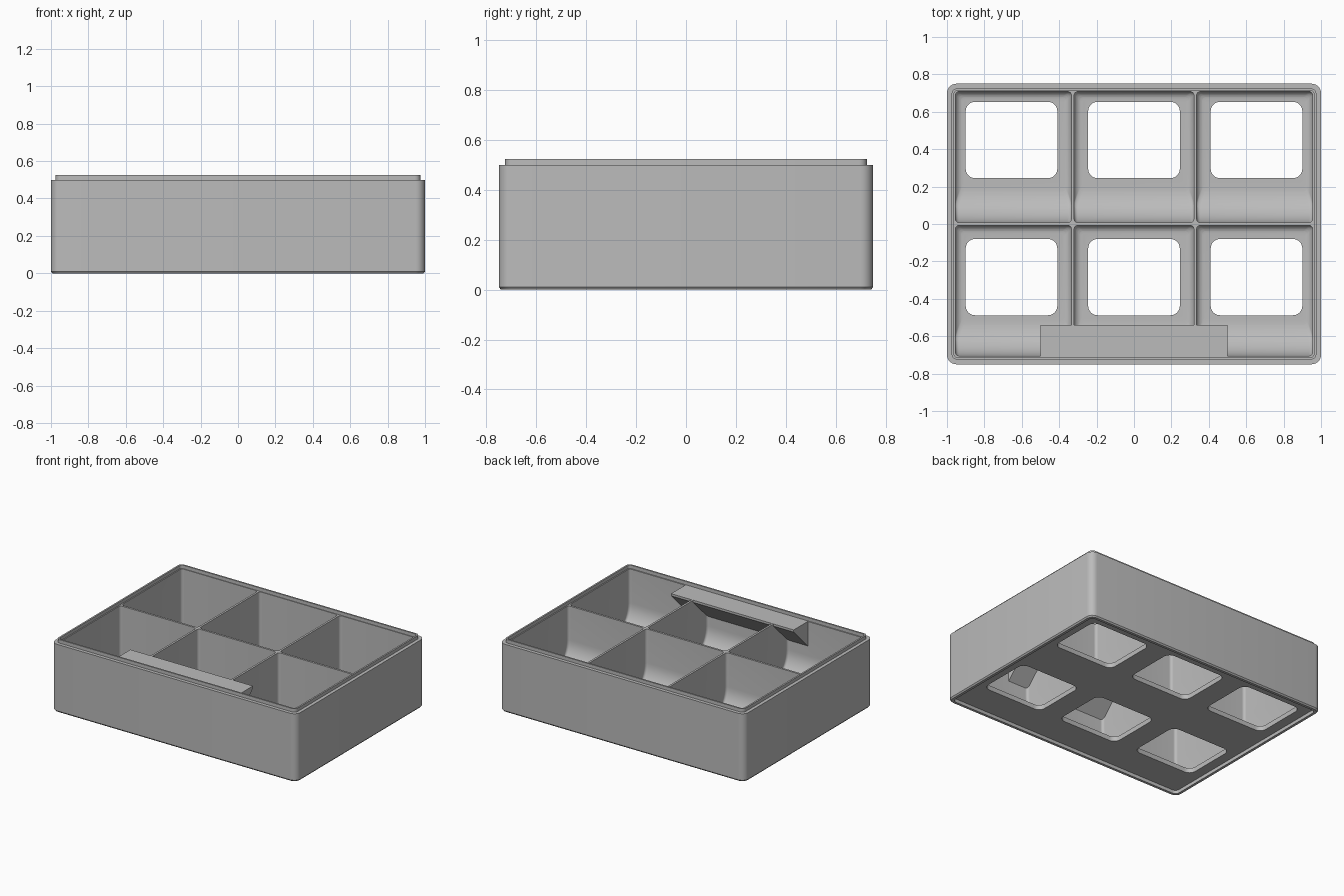
import bpy
import bmesh
from math import sin, cos, pi

cube = bpy.data.objects.get("Cube")
if cube:
    bpy.data.objects.remove(cube, do_unlink=True)

grey = bpy.data.materials.new("mid_grey")
grey.use_nodes = True
COLOUR = (0.5, 0.5, 0.5, 1)
grey.diffuse_color = COLOUR
grey.node_tree.nodes["Principled BSDF"].inputs["Base Color"].default_value = COLOUR


def make_object(name, bm):
    bmesh.ops.recalc_face_normals(bm, faces=bm.faces)
    mesh = bpy.data.meshes.new(name)
    bm.to_mesh(mesh)
    bm.free()
    mesh.materials.append(grey)
    obj = bpy.data.objects.new(name, mesh)
    bpy.context.collection.objects.link(obj)
    return obj


def rounded_rect(x0, x1, y0, y1, r, segments=6):
    centres = [(x1 - r, y1 - r), (x0 + r, y1 - r), (x0 + r, y0 + r), (x1 - r, y0 + r)]
    return [(cx + r * cos((q + i / segments) * pi / 2), cy + r * sin((q + i / segments) * pi / 2))
            for q, (cx, cy) in enumerate(centres) for i in range(segments + 1)]


def loft(name, layers):
    """Closed solid through rounded rectangles: (x0, x1, y0, y1, radius, z)."""
    bm = bmesh.new()
    rings = [[bm.verts.new((x, y, l[5])) for x, y in rounded_rect(*l[:5])] for l in layers]
    for a, b in zip(rings, rings[1:]):
        for i in range(len(a)):
            j = (i + 1) % len(a)
            bm.faces.new((a[i], a[j], b[j], b[i]))
    bm.faces.new(rings[0])
    bm.faces.new(rings[-1])
    return make_object(name, bm)


def centred(hx, hy, r, z):
    return (-hx, hx, -hy, hy, r, z)


TOP, RIM, FLOOR, RECESS = 0.5, 0.525, 0.06, 0.025
SCOOP, FILLET = 0.19, 0.04


def cavity(x0, x1, y0, y1):
    """Compartment with a scooped front and small floor fillets elsewhere."""
    heights = {SCOOP * (1 - cos(i * pi / 24)) for i in range(13)}
    heights |= {FILLET * (1 - cos(i * pi / 12)) for i in range(1, 7)}

    def inset(r, h):
        return r - (max(r * r - (r - h) ** 2, 0)) ** 0.5 if h < r else 0

    layers = []
    for h in sorted(heights):
        g, f = inset(FILLET, h), inset(SCOOP, h)
        layers.append((x0 + g, x1 - g, y0 + f, y1 - g, 0.02, FLOOR + h))
    layers.append((x0, x1, y0, y1, 0.02, RIM + 0.05))
    return loft("compartment_cutter", layers)


# Outer body with chamfered foot and stepped stacking lip
body = loft("bin_body", [
    centred(0.992, 0.742, 0.045, 0), centred(1, 0.75, 0.05, 0.01),
    centred(1, 0.75, 0.05, TOP), centred(0.975, 0.725, 0.03, TOP),
    centred(0.975, 0.725, 0.03, RIM)])

# Recesses inside the lip and under the foot
cutters = [
    loft("rim_cutter", [centred(0.963, 0.713, 0.02, TOP), centred(0.963, 0.713, 0.02, RIM + 0.1)]),
    loft("foot_cutter", [centred(0.973, 0.723, 0.03, -0.1), centred(0.973, 0.723, 0.03, RECESS)])]

# Six compartments, each with a rounded floor opening
DIV, HALF = 0.3275, 0.0075
columns = [(-0.955, -DIV - HALF), (-DIV + HALF, DIV - HALF), (DIV + HALF, 0.955)]
rows = [(-0.705, -HALF, -0.488, -0.08), (HALF, 0.708, 0.245, 0.653)]
for (x0, x1), hole_x in zip(columns, (-0.655, 0, 0.655)):
    for y0, y1, hole_y0, hole_y1 in rows:
        cutters.append(cavity(x0, x1, y0, y1))
        cutters.append(loft("opening_cutter", [
            (hole_x - 0.245, hole_x + 0.245, hole_y0, hole_y1, 0.05, z) for z in (-0.05, FLOOR + 0.02)]))

bpy.context.view_layer.objects.active = body
for cutter in cutters:
    cutter.hide_render = True
    mod = body.modifiers.new("cut", "BOOLEAN")
    mod.operation = "DIFFERENCE"
    mod.solver = "EXACT"
    mod.object = cutter
    bpy.ops.object.modifier_apply(modifier=mod.name)
    bpy.data.objects.remove(cutter, do_unlink=True)

# Label shelf: wedge prism along the front wall
bm = bmesh.new()
profile = [(-0.708, TOP + 0.001), (-0.54, TOP + 0.001), (-0.54, 0.485), (-0.708, 0.317)]
ends = [[bm.verts.new((x, y, z)) for y, z in profile] for x in (-0.5, 0.5)]
for i in range(4):
    j = (i + 1) % 4
    bm.faces.new((ends[0][i], ends[0][j], ends[1][j], ends[1][i]))
for end in ends:
    bm.faces.new(end)
make_object("label_shelf", bm)

bpy.ops.object.select_all(action="DESELECT")
body.select_set(True)
bpy.context.view_layer.objects.active = body
bpy.ops.object.shade_smooth_by_angle(angle=pi / 6)
